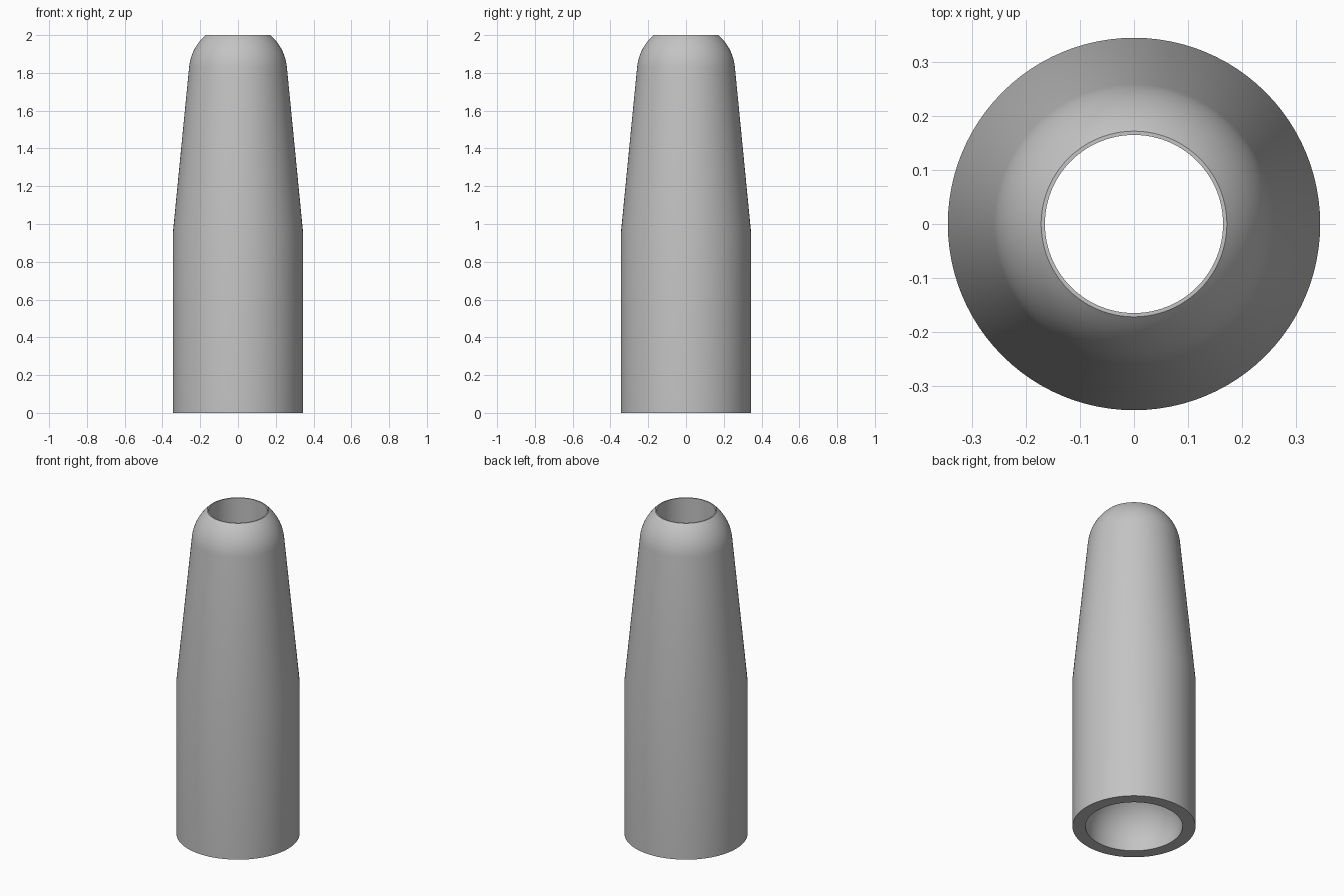
import bpy, bmesh, math

cube = bpy.data.objects.get("Cube")
if cube:
    bpy.data.objects.remove(cube, do_unlink=True)

SIDES = 96
BASE_R, BORE_R, RIM_R = 0.345, 0.165, 0.172
NOSE_R, NOSE_Z = 0.26, 1.805
SOCKET_R, SOCKET_Z = 0.272, 0.036


def arc(radius, centre_z, start, end, steps):
    """Points (radius, height) on a sphere between two elevations."""
    angles = [start + (end - start) * i / steps for i in range(steps + 1)]
    return [(radius * math.cos(a), centre_z + radius * math.sin(a)) for a in angles]


def lathe(name, profile, material):
    """Spin a closed profile around the z axis."""
    bm = bmesh.new()
    rings = []
    for r, z in profile:
        rings.append([bm.verts.new((r * math.cos(math.tau * i / SIDES),
                                    r * math.sin(math.tau * i / SIDES), z))
                      for i in range(SIDES)])
    for k, low in enumerate(rings):
        high = rings[(k + 1) % len(rings)]
        for i in range(SIDES):
            j = (i + 1) % SIDES
            bm.faces.new((low[i], low[j], high[j], high[i]))
    bmesh.ops.recalc_face_normals(bm, faces=bm.faces)
    mesh = bpy.data.meshes.new(name)
    bm.to_mesh(mesh)
    bm.free()
    mesh.materials.append(material)
    obj = bpy.data.objects.new(name, mesh)
    bpy.context.collection.objects.link(obj)
    bpy.ops.object.select_all(action='DESELECT')
    obj.select_set(True)
    bpy.context.view_layer.objects.active = obj
    bpy.ops.object.shade_smooth_by_angle(angle=math.radians(30))
    return obj


grey = bpy.data.materials.new("plain_grey")
grey.use_nodes = True
colour = (0.55, 0.55, 0.55, 1)
grey.diffuse_color = colour
grey.node_tree.nodes["Principled BSDF"].inputs["Base Color"].default_value = colour

# Straight body, tapered neck and rounded nose
outside = [(BASE_R, 0), (BASE_R, 0.95)]
outside += arc(NOSE_R, NOSE_Z, math.radians(5.6), math.acos(RIM_R / NOSE_R), 14)
outside[-1] = (RIM_R, 2)

# Narrow bore opening into a domed socket at the bottom
inside = [(BORE_R, 2)]
inside += arc(SOCKET_R, SOCKET_Z, math.acos(BORE_R / SOCKET_R), 0, 14)
inside += [(SOCKET_R, 0)]

lathe("nozzle_sleeve", outside + inside, grey)
